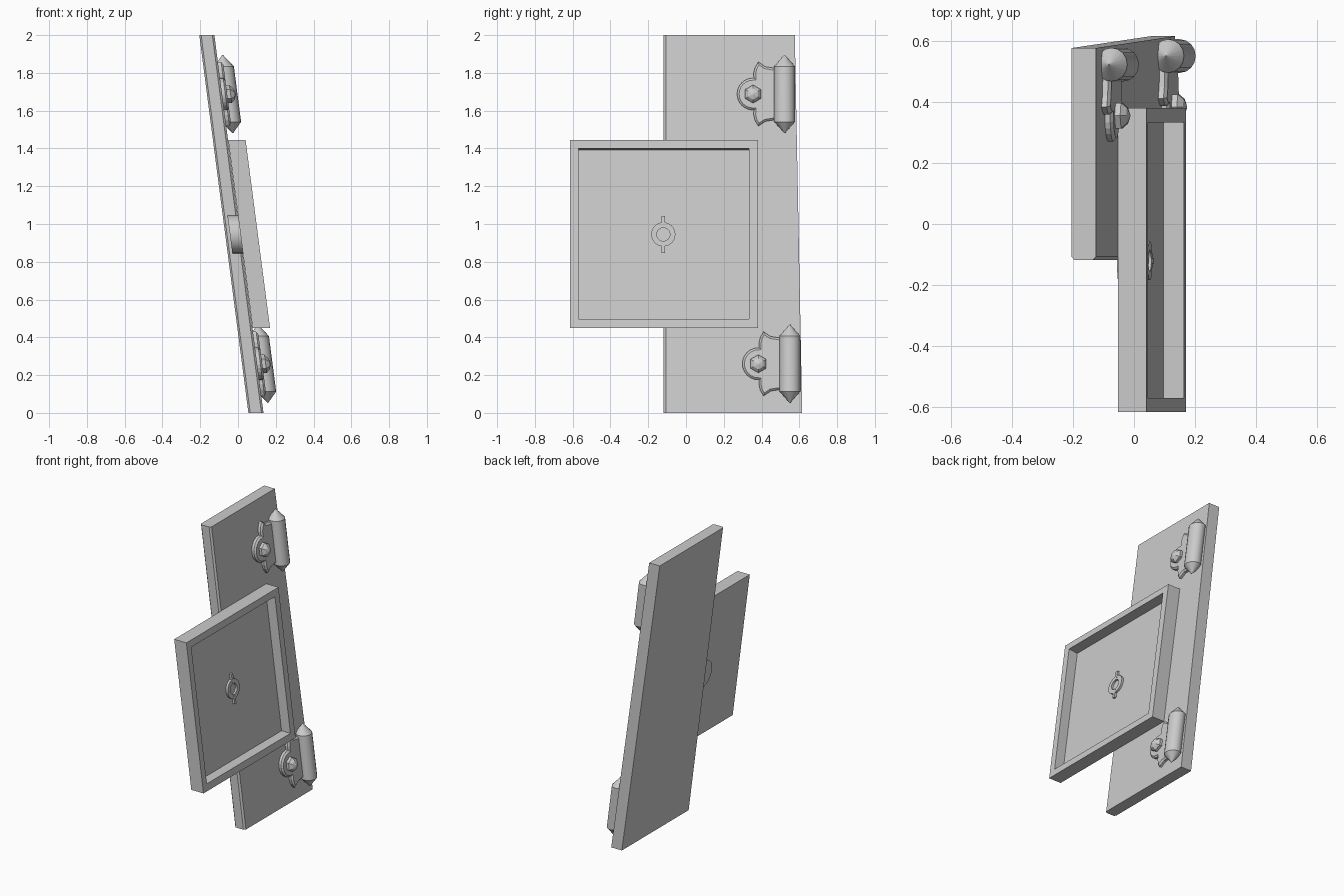
import bpy, bmesh
from math import sin, cos, pi, radians
from mathutils import Vector

if "Cube" in bpy.data.objects:
    bpy.data.objects.remove(bpy.data.objects["Cube"])

LEAN = 0.13  # everything leans towards -x with height


def finish(name, bm, smooth=False):
    for v in bm.verts:
        v.co.x -= LEAN * (v.co.z - 1)
    bmesh.ops.recalc_face_normals(bm, faces=bm.faces)
    me = bpy.data.meshes.new(name)
    bm.to_mesh(me)
    bm.free()
    ob = bpy.data.objects.new(name, me)
    bpy.context.collection.objects.link(ob)
    if smooth:
        bpy.ops.object.select_all(action='DESELECT')
        ob.select_set(True)
        bpy.context.view_layer.objects.active = ob
        bpy.ops.object.shade_smooth_by_angle(angle=radians(35))
    return ob


def loft(name, rings, smooth=False):
    """Skin equal-length rings of points and cap both ends."""
    bm = bmesh.new()
    rows = [[bm.verts.new(p) for p in r] for r in rings]
    n = len(rows[0])
    for a, b in zip(rows, rows[1:]):
        for i in range(n):
            j = (i + 1) % n
            bm.faces.new((a[i], a[j], b[j], b[i]))
    bm.faces.new(rows[0])
    bm.faces.new(rows[-1])
    return finish(name, bm, smooth)


def circle(x, y, z, r, n, turn=0.0):
    return [(x, y + r * cos(turn + 2 * pi * i / n), z + r * sin(turn + 2 * pi * i / n))
            for i in range(n)]


def box(name, lo, hi):
    rings = [[(x, lo[1], lo[2]), (x, hi[1], lo[2]), (x, hi[1], hi[2]), (x, lo[1], hi[2])]
             for x in (lo[0], hi[0])]
    return loft(name, rings)


# Tall leaning board, chamfered along its free edge, slightly wider at the foot
def board_ring(z, y1):
    return [(-0.075, y1, z), (-0.075, -0.107, z), (-0.065, -0.118, z),
            (-0.006, -0.118, z), (0.005, -0.107, z), (0.005, y1, z)]


loft("board", [board_ring(0, 0.615), board_ring(2, 0.576)])


# Square tray with a recessed front
def square(x, y0, y1, z0, z1):
    return [(x, y0, z0), (x, y1, z0), (x, y1, z1), (x, y0, z1)]


loft("tray", [square(0.006, -0.615, 0.38, 0.45, 1.445),
              square(0.098, -0.615, 0.38, 0.45, 1.445),
              square(0.098, -0.57, 0.333, 0.497, 1.40),
              square(0.031, -0.57, 0.333, 0.497, 1.392)])

# Lock: disc behind the tray, ring and bar on its floor
KY, KZ = -0.12, 0.945
loft("lock_disc", [circle(x, KY, KZ, 0.1, 32) for x in (-0.05, 0.02)], True)
loft("lock_ring", [circle(x, KY, KZ, r, 24) for x, r in
                   ((0.02, 0.064), (0.045, 0.064), (0.045, 0.035), (0.032, 0.035))], True)
for side in (-1, 1):
    zs = sorted((KZ + side * 0.034, KZ + side * 0.098))
    box("lock_bar", (0.02, KY - 0.009, zs[0]), (0.046, KY + 0.009, zs[1]))


# Hinge: pointed barrel, shaped leaf and faceted bolt
def hinge(y, z):
    barrel = [(-0.207, 0.002), (-0.147, 0.055), (0.147, 0.055), (0.207, 0.002)]
    loft("hinge_barrel",
         [[(0.035 + 0.94 * r * cos(2 * pi * i / 16), y + 0.167 + r * sin(2 * pi * i / 16), z + h)
           for i in range(16)] for h, r in barrel], True)

    # leaf outline: upper half then its mirror image, with a round lobe between
    half = [(0.15, 0.135), (0.115, 0.137), (0.065, 0.145), (0.028, 0.17),
            (0.010, 0.14), (0.003, 0.11), (0.004, 0.085)]
    lobe = [(0.085 * cos(a), 0.085 * sin(a))
            for a in (pi / 2 + pi * k / 12 for k in range(1, 12))]
    outline = half + lobe + [(a, -b) for a, b in reversed(half)]
    bm = bmesh.new()
    face = bm.faces.new([bm.verts.new((0.0, y + a, z + b)) for a, b in outline])
    ext = bmesh.ops.extrude_face_region(bm, geom=[face])
    for v in (g for g in ext["geom"] if isinstance(g, bmesh.types.BMVert)):
        v.co.x = 0.022
    front = [g for g in ext["geom"] if isinstance(g, bmesh.types.BMFace)]
    bmesh.ops.recalc_face_normals(bm, faces=bm.faces)
    res = bmesh.ops.inset_region(bm, faces=front, thickness=0.011, use_even_offset=True)
    for v in {v for f in front for v in f.verts}:
        v.co.x = 0.032
    finish("hinge_leaf", bm)

    loft("hinge_bolt", [circle(x, y, z, r, 6, pi / 6) for x, r in
                        ((0.02, 0.048), (0.05, 0.048), (0.068, 0.03), (0.077, 0.004))])


hinge(0.355, 1.688)
hinge(0.383, 0.26)
